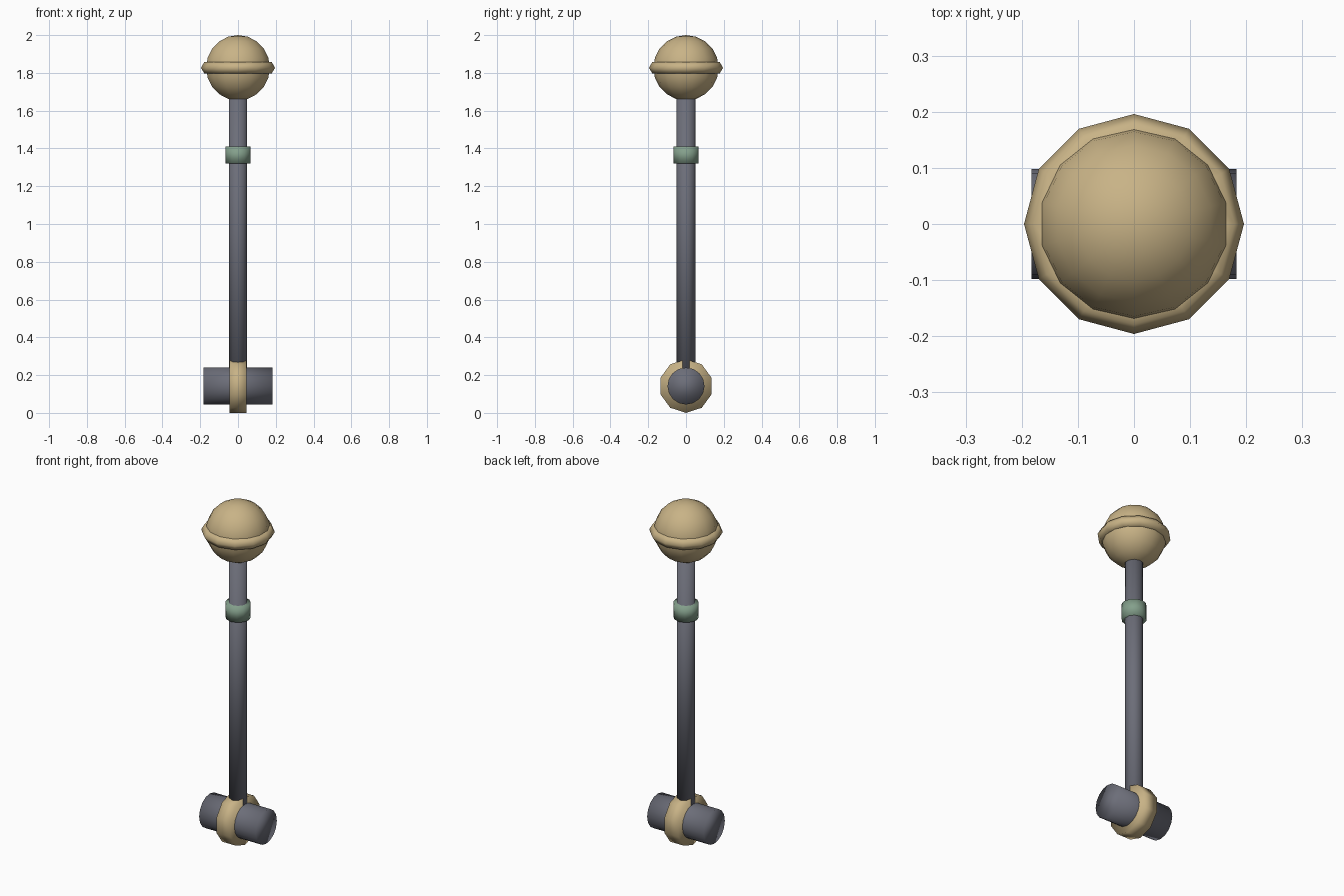
import bpy, bmesh
from math import pi
from mathutils import Matrix, Euler

if "Cube" in bpy.data.objects:
    bpy.data.objects.remove(bpy.data.objects["Cube"])


def material(name, rgb):
    m = bpy.data.materials.new(name)
    m.diffuse_color = (*rgb, 1)
    m.use_nodes = True
    m.node_tree.nodes["Principled BSDF"].inputs["Base Color"].default_value = m.diffuse_color
    return m


TAN = material("tan", (0.58, 0.45, 0.24))
GREY = material("slate grey", (0.15, 0.155, 0.19))
GREEN = material("sage green", (0.23, 0.35, 0.26))


def finish(name, bm, mat):
    for f in bm.faces:
        f.smooth = True
    me = bpy.data.meshes.new(name)
    bm.to_mesh(me)
    bm.free()
    me.materials.append(mat)
    ob = bpy.data.objects.new(name, me)
    bpy.context.collection.objects.link(ob)
    return ob


def cylinder(name, mat, sides, radius, depth, z, rot=(0, 0, 0)):
    bm = bmesh.new()
    bmesh.ops.create_cone(
        bm, cap_ends=True, segments=sides, radius1=radius, radius2=radius, depth=depth,
        matrix=Matrix.Translation((0, 0, z)) @ Euler(rot).to_matrix().to_4x4())
    return finish(name, bm, mat)


ALONG_X = (pi / 2, 0, pi / 2)

# Shaft and its collar
cylinder("shaft", GREY, 10, 0.05, 1.58, 0.93)
cylinder("collar", GREEN, 12, 0.067, 0.09, 1.365)

# Cross handle at the foot with a band round its middle
cylinder("cross_handle", GREY, 16, 0.098, 0.366, 0.142, ALONG_X)
cylinder("handle_band", TAN, 10, 0.142, 0.09, 0.142, ALONG_X)

# Ball head
bm = bmesh.new()
bmesh.ops.create_uvsphere(bm, u_segments=14, v_segments=10, radius=0.173,
                          matrix=Matrix.Translation((0, 0, 1.827)))
finish("ball_head", bm, TAN)

# Ring round the ball
bpy.ops.mesh.primitive_torus_add(major_segments=12, minor_segments=6,
                                 major_radius=0.162, minor_radius=0.034,
                                 location=(0, 0, 1.827))
ring = bpy.context.object
ring.name = "ball_ring"
ring.data.materials.append(TAN)
for p in ring.data.polygons:
    p.use_smooth = True
